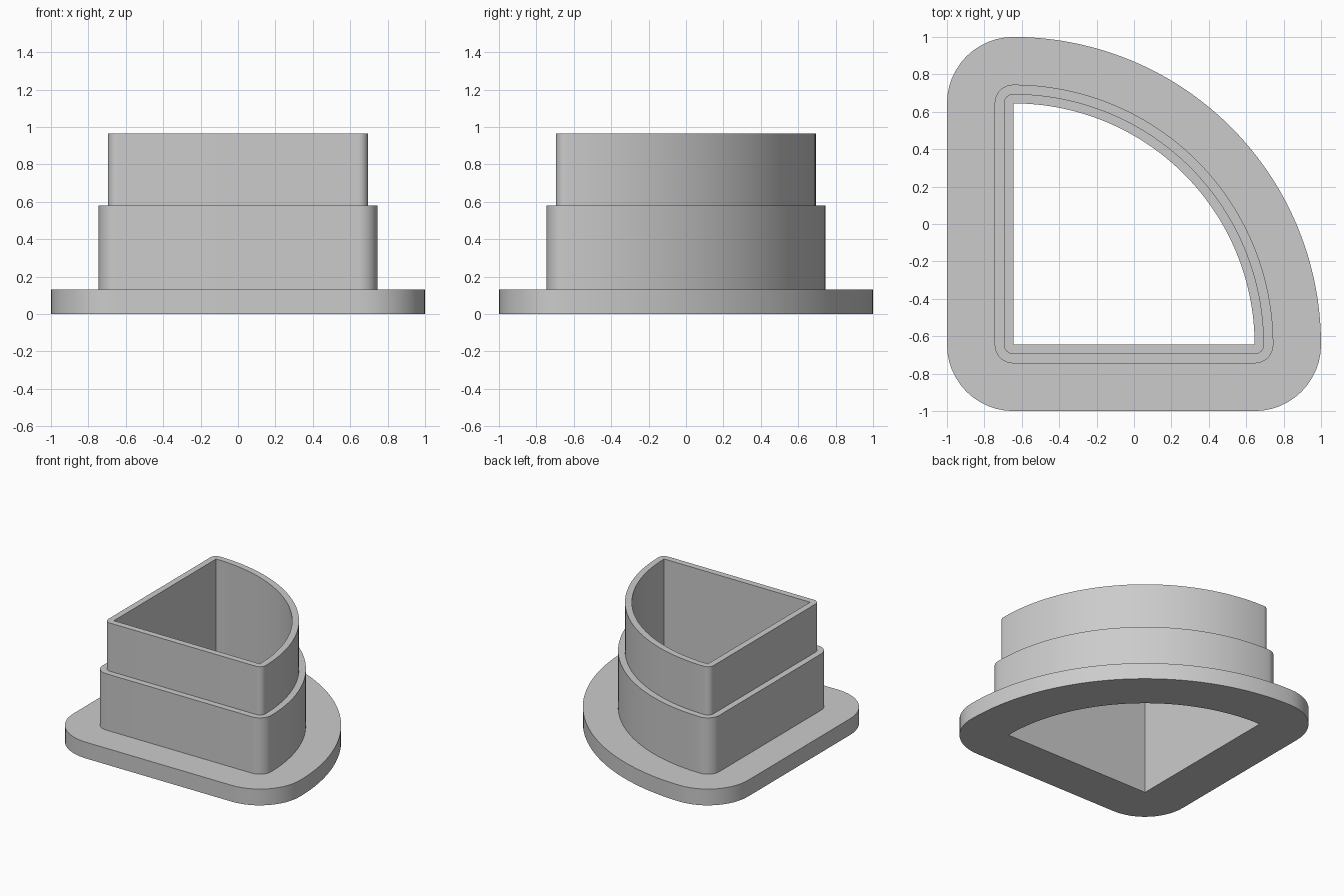
import bpy, bmesh
from math import cos, sin, radians

cube = bpy.data.objects.get("Cube")
if cube:
    bpy.data.objects.remove(cube, do_unlink=True)

CORNER = -0.645       # square corner of the quarter-round opening
RADIUS = 1.29         # radius of the opening
ARC_STEPS, CORNER_STEPS = 48, 12

grey = bpy.data.materials.new("plain grey")
grey.use_nodes = True
colour = (0.6, 0.6, 0.6, 1)
grey.diffuse_color = colour
grey.node_tree.nodes["Principled BSDF"].inputs["Base Color"].default_value = colour


def arc(cx, cy, r, start, steps):
    """Quarter turn of points, counter-clockwise."""
    angles = [radians(start + 90 * i / steps) for i in range(steps + 1)]
    return [(cx + r * cos(a), cy + r * sin(a)) for a in angles]


def outline(offset):
    """Quarter-round opening grown outwards by an offset."""
    c, far = CORNER, CORNER + RADIUS
    return (arc(c, c, RADIUS + offset, 0, ARC_STEPS)
            + arc(c, far, offset, 90, CORNER_STEPS)
            + arc(c, c, offset, 180, CORNER_STEPS)
            + arc(far, c, offset, 270, CORNER_STEPS))


# Wall section: (offset from opening, height), flange then two stepped collars
section = [(0, 0), (0.355, 0), (0.355, 0.13), (0.1, 0.13),
           (0.1, 0.58), (0.05, 0.58), (0.05, 0.965), (0, 0.965)]

# Sweep the section round the outline
bm = bmesh.new()
rings = [[bm.verts.new((x, y, z)) for x, y in outline(d)] for d, z in section]
for k, low in enumerate(rings):
    high = rings[(k + 1) % len(rings)]
    for i in range(len(low)):
        j = (i + 1) % len(low)
        bm.faces.new((low[i], low[j], high[j], high[i]))

# Close the seams where the opening has sharp corners
bmesh.ops.remove_doubles(bm, verts=bm.verts, dist=0.0001)
bmesh.ops.recalc_face_normals(bm, faces=bm.faces)

mesh = bpy.data.meshes.new("flanged_stepped_sleeve")
bm.to_mesh(mesh)
bm.free()
mesh.materials.append(grey)
sleeve = bpy.data.objects.new("flanged_stepped_sleeve", mesh)
bpy.context.collection.objects.link(sleeve)

# Smooth curved walls, crisp rims
bpy.ops.object.select_all(action="DESELECT")
sleeve.select_set(True)
bpy.context.view_layer.objects.active = sleeve
bpy.ops.object.shade_smooth_by_angle(angle=radians(30))
